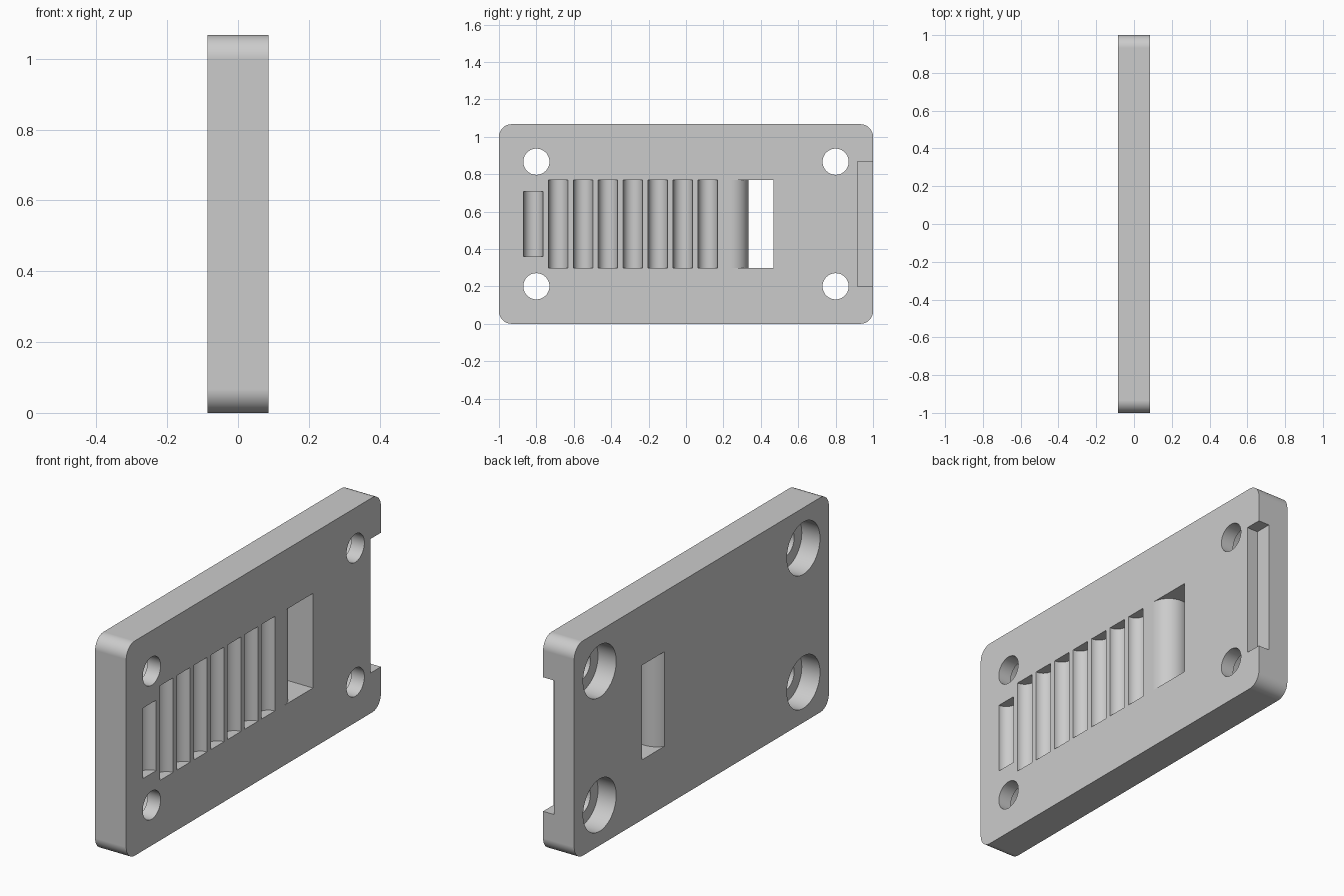
import bpy, bmesh
from math import sin, cos, pi, radians, sqrt
from mathutils import Vector

if "Cube" in bpy.data.objects:
    bpy.data.objects.remove(bpy.data.objects["Cube"], do_unlink=True)

LENGTH, HEIGHT, THICK = 2.0, 1.067, 0.171
FACE = THICK / 2          # x of the slotted face
MID = HEIGHT / 2


def prism(name, outline, sweep):
    """Extrude a closed outline of 3D points along a vector."""
    bm = bmesh.new()
    face = bm.faces.new([bm.verts.new(p) for p in outline])
    new = bmesh.ops.extrude_face_region(bm, geom=[face])["geom"]
    bmesh.ops.translate(bm, vec=Vector(sweep),
                        verts=[v for v in new if isinstance(v, bmesh.types.BMVert)])
    bmesh.ops.recalc_face_normals(bm, faces=bm.faces)
    mesh = bpy.data.meshes.new(name)
    bm.to_mesh(mesh)
    bm.free()
    obj = bpy.data.objects.new(name, mesh)
    bpy.context.collection.objects.link(obj)
    return obj


def arc(radius, start, end, steps):
    return [(radius * cos(start + (end - start) * i / steps),
             radius * sin(start + (end - start) * i / steps)) for i in range(steps + 1)]


def cross_bore(y, z, radius, x0, x1):
    ring = arc(radius, 0, 2 * pi, 48)[:-1]
    return prism("bore_cutter", [(x0, y + a, z + b) for a, b in ring], (x1 - x0, 0, 0))


def groove(y, radius, z0, z1):
    ring = arc(radius, 0, 2 * pi, 48)[:-1]
    return prism("groove_cutter", [(FACE + a, y + b, z0) for a, b in ring], (0, 0, z1 - z0))


def box(x0, x1, y0, y1, z0, z1):
    return prism("box_cutter", [(x0, y0, z0), (x1, y0, z0), (x1, y1, z0), (x0, y1, z0)],
                 (0, 0, z1 - z0))


# Plate with rounded corners
R = 0.067
outline = []
for k, (sy, sz) in enumerate([(1, 1), (-1, 1), (-1, -1), (1, -1)]):
    for a, b in arc(R, k * pi / 2, (k + 1) * pi / 2, 12):
        outline.append((-FACE, sy * (LENGTH / 2 - R) + a, MID + sz * (MID - R) + b))
plate = prism("slotted_plate", outline, (THICK, 0, 0))

cutters = []

# Screw holes, counterbored from the plain face
for y in (-0.8, 0.8):
    for z in (MID - 0.333, MID + 0.333):
        cutters.append(cross_bore(y, z, 0.07, -0.2, 0.2))
        cutters.append(cross_bore(y, z, 0.13, -0.2, -FACE + 0.1))

# Row of round-bottomed grooves; the last one is shorter
for k in range(8):
    half = 0.175 if k == 7 else 0.235
    cutters.append(groove(0.116 - 0.1333 * k, 0.052, MID - half, MID + half))

# Through window whose one wall is a rounded lip tangent to the slotted face
LIP = 0.0933
cx, cy = FACE - LIP, 0.24
end = -pi / 2 + (pi / 2 - abs(-pi / 2 + sqrt(0.0)))  # level with the lip axis
back = -sqrt(1 - ((FACE + cx) / LIP) ** 2)
lip = [(cx + b, cy + a) for a, b in arc(LIP, radians(88), radians(-57.5), 32)]
wall = [(0.15, lip[0][1])] + lip + [(-0.15, lip[-1][1]), (-0.15, 0.4667), (0.15, 0.4667)]
cutters.append(prism("window_cutter", [(x, y, MID - 0.235) for x, y in wall], (0, 0, 0.47)))

# Recess at the end of the slotted face
cutters.append(box(FACE - 0.06, 0.2, 0.917, 1.2, MID - 0.333, MID + 0.333))

bpy.ops.object.select_all(action="DESELECT")
plate.select_set(True)
bpy.context.view_layer.objects.active = plate
for cutter in cutters:
    cutter.hide_render = True
    mod = plate.modifiers.new("cut", "BOOLEAN")
    mod.operation, mod.solver, mod.object = "DIFFERENCE", "EXACT", cutter
    bpy.ops.object.modifier_apply(modifier=mod.name)
    bpy.data.objects.remove(cutter, do_unlink=True)

# Plain grey finish
grey = bpy.data.materials.new("light_grey")
grey.use_nodes = True
colour = (0.6, 0.6, 0.6, 1)
grey.diffuse_color = colour
grey.node_tree.nodes["Principled BSDF"].inputs["Base Color"].default_value = colour
plate.data.materials.clear()
plate.data.materials.append(grey)

bpy.ops.object.shade_smooth_by_angle(angle=radians(30))
weighted = plate.modifiers.new("even_shading", "WEIGHTED_NORMAL")
weighted.keep_sharp = True
